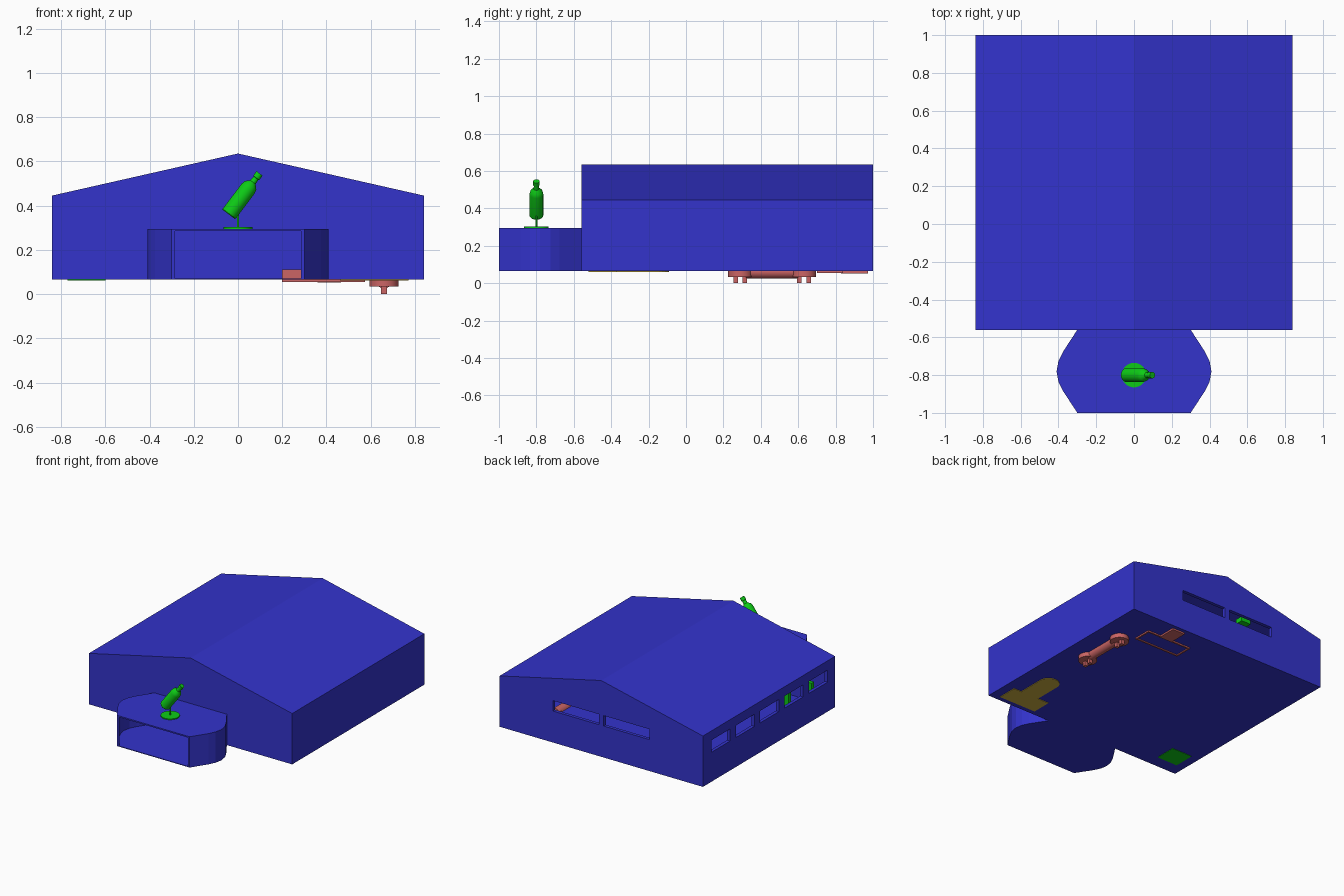
import bpy, bmesh, math
from mathutils import Matrix, Vector

cube = bpy.data.objects.get("Cube")
if cube:
    bpy.data.objects.remove(cube, do_unlink=True)


def material(name, rgb):
    m = bpy.data.materials.new(name)
    m.use_nodes = True
    m.diffuse_color = (*rgb, 1)
    m.node_tree.nodes["Principled BSDF"].inputs["Base Color"].default_value = (*rgb, 1)
    return m


BLUE = material("blue", (0.033, 0.033, 0.6))
GREEN = material("green", (0.004, 0.6, 0.008))
RED = material("dusty red", (0.6, 0.13, 0.13))
YELLOW = material("mustard", (0.6, 0.42, 0.05))


def finish(name, bm, mat, smooth=False):
    bmesh.ops.recalc_face_normals(bm, faces=bm.faces)
    mesh = bpy.data.meshes.new(name)
    bm.to_mesh(mesh)
    bm.free()
    ob = bpy.data.objects.new(name, mesh)
    bpy.context.collection.objects.link(ob)
    mesh.materials.append(mat)
    if smooth:
        bpy.ops.object.select_all(action='DESELECT')
        ob.select_set(True)
        bpy.context.view_layer.objects.active = ob
        bpy.ops.object.shade_smooth_by_angle(angle=math.radians(35))
    return ob


def prism(name, pts, lo, hi, mat, axis='Z'):
    """Extrude an outline along z, or an x-z outline along y."""
    bm = bmesh.new()
    put = (lambda a, b, h: (a, b, h)) if axis == 'Z' else (lambda a, b, h: (a, h, b))
    face = bm.faces.new([bm.verts.new(put(a, b, lo)) for a, b in pts])
    ext = bmesh.ops.extrude_face_region(bm, geom=[face])
    verts = [e for e in ext["geom"] if isinstance(e, bmesh.types.BMVert)]
    bmesh.ops.translate(bm, verts=verts, vec=put(0, 0, hi - lo))
    return finish(name, bm, mat)


def box(name, x, y, z, mat):
    return prism(name, [(x[0], y[0]), (x[1], y[0]), (x[1], y[1]), (x[0], y[1])],
                 z[0], z[1], mat)


def lathe(name, profile, mat, matrix, sides=32):
    """Revolve a (radius, height) profile and place it."""
    bm = bmesh.new()
    vs = [bm.verts.new((r, 0, h)) for r, h in profile]
    es = [bm.edges.new(p) for p in zip(vs, vs[1:])]
    bmesh.ops.spin(bm, geom=vs + es, cent=(0, 0, 0), axis=(0, 0, 1),
                   angle=math.tau, steps=sides)
    bmesh.ops.remove_doubles(bm, verts=bm.verts, dist=1e-5)
    bm.transform(matrix)
    return finish(name, bm, mat, True)


def rod(name, r, length, mat, matrix, sides=32):
    return lathe(name, [(0, 0), (r, 0), (r, length), (0, length)], mat, matrix, sides)


def carve(ob, cutters):
    for c in cutters:
        mod = ob.modifiers.new("cut", 'BOOLEAN')
        mod.operation, mod.solver, mod.object = 'DIFFERENCE', 'EXACT', c
    bpy.context.view_layer.update()
    ev = ob.evaluated_get(bpy.context.evaluated_depsgraph_get())
    mesh = bpy.data.meshes.new_from_object(ev)
    ob.modifiers.clear()
    ob.data = mesh
    for c in cutters:
        bpy.data.objects.remove(c, do_unlink=True)


FLOOR = 0.065

# Hall: gabled shell with windows in the back and in one long wall
def gable(w, low, eave, ridge):
    return [(-w, low), (w, low), (w, eave), (0, ridge), (-w, eave)]

hall = prism("hall", gable(0.84, FLOOR, 0.445, 0.635), -0.56, 1.0, BLUE, 'Y')
cuts = [prism("hall_void", gable(0.815, 0.07, 0.43, 0.617), -0.54, 0.975, BLUE, 'Y'),
        box("doorway", (-0.29, 0.29), (-0.7, -0.5), (0.07, 0.285), BLUE)]
for i in range(5):
    y = 0.79 - i * 0.288
    cuts.append(box("window", (-0.9, -0.78), (y - 0.11, y + 0.11), (0.285, 0.375), BLUE))
for s in (-1, 1):
    cuts.append(box("window", (s * 0.21 - 0.19, s * 0.21 + 0.19), (0.9, 1.1),
                    (0.3, 0.378), BLUE))
carve(hall, cuts)

# Entrance porch: bowed sides, flat roof, open front
side = [(0.3, -1), (0.375, -0.885), (0.4, -0.835), (0.41, -0.78),
        (0.4, -0.725), (0.375, -0.675), (0.3, -0.56)]
outline = side + [(-x, y) for x, y in reversed(side)]
porch = prism("porch", outline, FLOOR, 0.295, BLUE)
inner = [(x * 0.97, -0.78 + (y + 0.78) * 0.97) for x, y in outline]
carve(porch, [prism("porch_void", inner, 0.07, 0.285, BLUE),
              box("porch_opening", (-0.285, 0.285), (-1.1, -0.5), (0.0701, 0.2849), BLUE)])

# Tilted bottle on a stand, on the porch roof
rod("bottle_base", 0.065, 0.007, GREEN, Matrix.Translation((0, -0.8, 0.295)))
rod("bottle_post", 0.005, 0.1, GREEN, Matrix.Translation((0, -0.8, 0.3)), 12)
tilt = Matrix.Translation((-0.042, -0.8, 0.36)) @ Matrix.Rotation(math.radians(37), 4, 'Y')
lathe("bottle", [(0, 0), (0.034, 0), (0.037, 0.004), (0.037, 0.145), (0.032, 0.165),
                 (0.015, 0.182), (0.013, 0.205), (0.017, 0.207), (0.017, 0.232),
                 (0, 0.232)], GREEN, tilt)

# Twin-footed roller on the floor
for y in (0.29, 0.63):
    rod("roller_foot", 0.065, 0.045, RED, Matrix.Translation((0.66, y, 0.033)))
    for dx, dy in ((0, 0.025), (0, -0.025)):
        box("roller_peg", (0.647, 0.673), (y + dy - 0.012, y + dy + 0.012),
            (0, 0.035), RED)
rod("roller_bar", 0.036, 0.28, RED,
    Matrix.Translation((0.66, 0.32, 0.061)) @ Matrix.Rotation(-math.pi / 2, 4, 'X'))

# Open tray with a solid stem near the back wall
tray = box("tray", (0.2, 0.575), (0.7, 0.84), (0.055, 0.11), RED)
carve(tray, [box("tray_void", (0.212, 0.563), (0.712, 0.828), (0.04, 0.0655), RED)])
box("tray_liner", (0.212, 0.563), (0.712, 0.828), (0.062, 0.0645), BLUE)
box("tray_stem", (0.36, 0.465), (0.83, 0.972), (0.053, 0.09), RED)

# T-shaped counter with a rounded stem
box("counter_bar", (0.46, 0.77), (-0.52, -0.37), (0.061, 0.12), YELLOW)
arc = [(0.63 + 0.075 * math.cos(a), -0.165 + 0.075 * math.sin(a))
       for a in (math.pi * i / 12 for i in range(13))]
prism("counter_stem", arc + [(0.555, -0.38), (0.705, -0.38)], 0.061, 0.11, YELLOW)

# Green stand by the windows and a hanging fitting by the back wall
box("stand_base", (-0.77, -0.6), (-0.46, -0.3), (0.062, 0.08), GREEN)
for x, y in ((-0.615, -0.32), (-0.75, -0.4)):
    box("stand_post", (x - 0.018, x + 0.018), (y - 0.015, y + 0.015), (0.075, 0.29), GREEN)
box("hanging_fitting", (-0.27, -0.19), (0.87, 0.93), (0.385, 0.42), GREEN)
box("fitting_rod", (-0.235, -0.225), (0.895, 0.905), (0.42, 0.575), GREEN)
